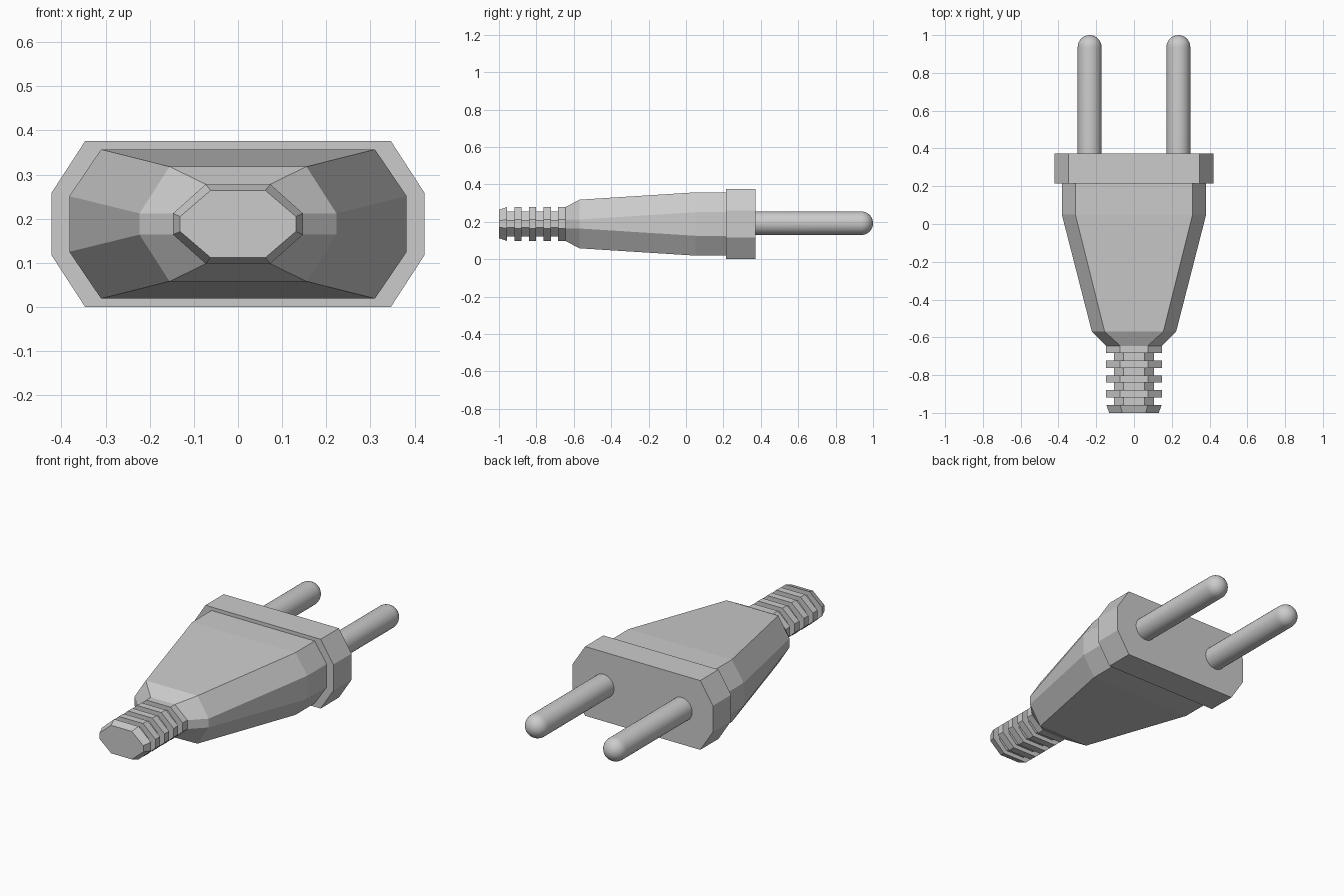
import bpy, bmesh, math

if "Cube" in bpy.data.objects:
    bpy.data.objects.remove(bpy.data.objects["Cube"])

ZC = 0.188  # height of the plug's long axis


def loft(name, rings):
    """Skin a list of equal-length point rings and cap both ends."""
    bm = bmesh.new()
    loops = [[bm.verts.new(p) for p in r] for r in rings]
    n = len(loops[0])
    for a, b in zip(loops, loops[1:]):
        for i in range(n):
            j = (i + 1) % n
            bm.faces.new((a[i], a[j], b[j], b[i]))
    bm.faces.new(loops[0])
    bm.faces.new(loops[-1])
    bmesh.ops.recalc_face_normals(bm, faces=bm.faces)
    mesh = bpy.data.meshes.new(name)
    bm.to_mesh(mesh)
    bm.free()
    ob = bpy.data.objects.new(name, mesh)
    bpy.context.collection.objects.link(ob)
    return ob


def octagon(y, W, w, H, h):
    """Chamfered box section: full/flat half-width, full/flat half-height."""
    pts = [(W, h), (w, H), (-w, H), (-W, h), (-W, -h), (-w, -H), (w, -H), (W, -h)]
    return [(x, y, ZC + z) for x, z in pts]


# Housing: ribbed strain relief, tapered grip and flange in one skin
wide = (0.147, 0.073, 0.09, 0.024)
narrow = (0.105, 0.056, 0.067, 0.018)
rings = [octagon(-1.0, 0.131, 0.062, 0.076, 0.017), octagon(-0.957, *wide)]
pitch = 0.078
for i in range(4):
    y = -0.957 + i * pitch
    rings += [octagon(y, *narrow), octagon(y + 0.039, *narrow), octagon(y + 0.039, *wide)]
    rings.append(octagon(y + pitch, *wide) if i < 3 else octagon(-0.645, *wide))

grip_end = (0.382, 0.31, 0.169, 0.063)
flange = (0.422, 0.346, 0.188, 0.071)
rings += [octagon(-0.57, 0.223, 0.155, 0.130, 0.024),
          octagon(0.05, *grip_end), octagon(0.215, *grip_end),
          octagon(0.215, *flange), octagon(0.372, *flange)]
loft("plug_housing", rings)

# Pair of round pins with hemispherical tips
R, SIDES, STEPS = 0.063, 32, 8
profile = [(0.36, R)]
for k in range(STEPS):
    a = math.pi / 2 * k / STEPS
    profile.append((1.0 - R + R * math.sin(a), R * math.cos(a)))
profile.append((1.0, 0.001))
for side, sx in (("left", -1), ("right", 1)):
    pin = loft(side + "_pin", [
        [(sx * 0.235 + r * math.cos(2 * math.pi * i / SIDES), y,
          ZC + 0.004 + r * math.sin(2 * math.pi * i / SIDES)) for i in range(SIDES)]
        for y, r in profile])
    bpy.ops.object.select_all(action='DESELECT')
    pin.select_set(True)
    bpy.context.view_layer.objects.active = pin
    bpy.ops.object.shade_smooth_by_angle(angle=math.radians(40))
